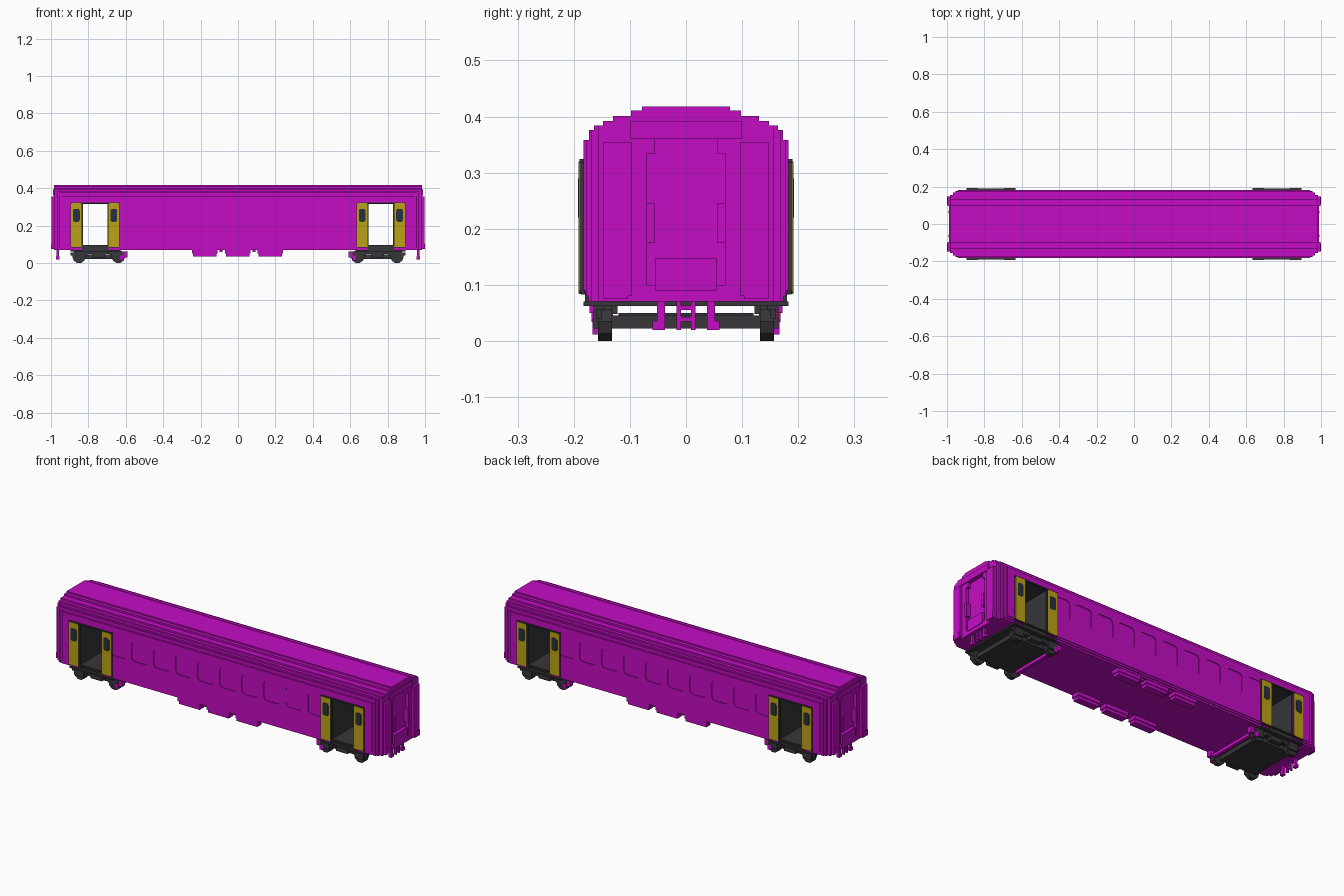
import bpy, bmesh, math
from mathutils import Matrix

cube = bpy.data.objects.get("Cube")
if cube:
    bpy.data.objects.remove(cube)


def material(name, rgb):
    m = bpy.data.materials.new(name)
    m.use_nodes = True
    m.diffuse_color = (*rgb, 1)
    m.node_tree.nodes["Principled BSDF"].inputs["Base Color"].default_value = (*rgb, 1)
    return m


MAGENTA = material("magenta paint", (0.55, 0.004, 0.55))
YELLOW = material("yellow door paint", (0.50, 0.36, 0.008))
DARK = material("dark grey metal", (0.038, 0.037, 0.042))
GLASS = material("dark blue glass", (0.020, 0.030, 0.052))
RED = material("red lamp", (0.4, 0.01, 0.01))


def finish(name, bm, mat):
    bmesh.ops.recalc_face_normals(bm, faces=bm.faces)
    mesh = bpy.data.meshes.new(name)
    bm.to_mesh(mesh)
    bm.free()
    ob = bpy.data.objects.new(name, mesh)
    ob.data.materials.append(mat)
    bpy.context.collection.objects.link(ob)
    return ob


def prism(bm, pts, axis, a, b):
    """Extrude a 2D outline along x (points y, z) or y (points x, z)."""
    place = (lambda p, t: (t, p[0], p[1])) if axis == "x" else (lambda p, t: (p[0], t, p[1]))
    va = [bm.verts.new(place(p, a)) for p in pts]
    vb = [bm.verts.new(place(p, b)) for p in pts]
    bm.faces.new(va)
    bm.faces.new(vb[::-1])
    for i in range(len(pts)):
        j = (i + 1) % len(pts)
        bm.faces.new((va[i], vb[i], vb[j], va[j]))


def box(bm, x0, x1, y0, y1, z0, z1):
    prism(bm, [(y0, z0), (y1, z0), (y1, z1), (y0, z1)], "x", x0, x1)


def boxes(name, mat, items, sides=(1,), ends=(1,)):
    """Boxes joined in one object, repeated for both sides (y) and both ends (x)."""
    bm = bmesh.new()
    for sx in ends:
        for sy in sides:
            for x0, x1, y0, y1, z0, z1 in items:
                box(bm, *sorted((sx * x0, sx * x1)), *sorted((sy * y0, sy * y1)), z0, z1)
    return finish(name, bm, mat)


def rounded(cx, cz, w, h, r, n=3):
    pts = []
    for q, (sx, sz) in enumerate(((1, 1), (-1, 1), (-1, -1), (1, -1))):
        for i in range(n + 1):
            a = math.pi / 2 * (q + i / n)
            pts.append((cx + sx * (w / 2 - r) + r * math.cos(a),
                        cz + sz * (h / 2 - r) + r * math.sin(a)))
    return pts


BOTH = (1, -1)

# Stepped half section of the car, from the floor up to the roof (y, z)
STEPS = [(0.174, 0.07), (0.174, 0.08), (0.179, 0.08), (0.179, 0.09), (0.183, 0.09),
         (0.183, 0.358), (0.173, 0.358), (0.173, 0.376), (0.164, 0.376), (0.164, 0.384),
         (0.148, 0.384), (0.148, 0.392), (0.13, 0.392), (0.13, 0.401), (0.098, 0.401),
         (0.098, 0.411), (0.078, 0.411), (0.078, 0.418)]


def slab(bm, x0, x1, z0=0.07, z1=0.418, w=0.183):
    half = []
    for y, z in STEPS:
        p = (min(y, w), min(max(z, z0), z1))
        if p not in half:
            half.append(p)
    # drop points folded onto the clamped top or bottom edge
    top = [p for p in half if p[1] == z1]
    low = [p for p in half if p[1] == z0]
    half = [low[-1]] + [p for p in half if z0 < p[1] < z1] + [top[0]]
    if z1 == 0.418:
        half[-1] = (min(0.078, w), z1)
    prism(bm, half + [(-y, z) for y, z in reversed(half)], "x", x0, x1)


# Car body with open doorways between the sections
DOOR0, DOOR1 = 0.693, 0.833
bm = bmesh.new()
slab(bm, -DOOR0, DOOR0, 0.07, 0.32)
for s in BOTH:
    slab(bm, *sorted((s * DOOR1, s * 0.94)), 0.07, 0.32)
body = finish("body", bm, MAGENTA)

# Recessed window panels along both sides
bm = bmesh.new()
centres = [-0.601 + 0.1336 * i for i in range(10)] + [-0.86, 0.86]
for x in centres:
    w = 0.10 if abs(x) < 0.8 else 0.04
    for s in BOTH:
        prism(bm, rounded(x, 0.255, w, 0.108, 0.019), "y", s * 0.179, s * 0.2)
cutter = finish("window_cutter", bm, MAGENTA)
cutter.hide_render = True
mod = body.modifiers.new("windows", "BOOLEAN")
mod.operation, mod.object, mod.solver = "DIFFERENCE", cutter, "EXACT"
bpy.context.view_layer.objects.active = body
bpy.ops.object.modifier_apply(modifier="windows")
bpy.data.objects.remove(cutter)

# Stepped roof over the full length
bm = bmesh.new()
slab(bm, -0.94, 0.94, 0.32)
finish("roof", bm, MAGENTA)

# End caps narrowing in steps
bm = bmesh.new()
for s in BOTH:
    for x0, x1, w in ((0.94, 0.955, 0.177), (0.955, 0.968, 0.168)):
        slab(bm, *sorted((s * x0, s * x1)), w=w)
    slab(bm, *sorted((s * 0.968, s * 0.985)), z0=0.36, w=0.156)
finish("end_caps", bm, MAGENTA)

# Flanks and posts around the recessed end door
boxes("end_flanks", MAGENTA, [
    (0.968, 0.985, 0.07, 0.156, 0.07, 0.36),
    (0.985, 0.998, 0.097, 0.147, 0.08, 0.355),
    (0.968, 0.992, 0.055, 0.07, 0.175, 0.245),
    (0.968, 0.985, 0.055, 0.07, 0.333, 0.36),
    (0.985, 1.0, 0.103, 0.147, 0.075, 0.105)], BOTH, BOTH)
boxes("end_door_trim", MAGENTA, [
    (0.968, 0.988, -0.055, 0.055, 0.09, 0.148),
    (0.968, 0.985, -0.07, 0.07, 0.07, 0.10),
    (0.985, 0.99, -0.10, 0.10, 0.36, 0.392)], ends=BOTH)

# Hanging hoses and coupling ladder under each end
boxes("end_hoses", MAGENTA, [
    (0.958, 0.97, 0.037, 0.052, 0.035, 0.08),
    (0.955, 0.972, 0.037, 0.06, 0.02, 0.036),
    (0.958, 0.97, 0.009, 0.017, 0.02, 0.085)], BOTH, BOTH)
boxes("coupling_ladder", MAGENTA, [
    (0.959, 0.969, -0.01, 0.01, z, z + 0.008) for z in (0.035, 0.055, 0.07)], ends=BOTH)

# Dark vestibule lining and sill
boxes("vestibule_lining", DARK, [
    (DOOR0, DOOR0 + 0.004, -0.178, 0.178, 0.09, 0.32),
    (DOOR1 - 0.004, DOOR1, -0.178, 0.178, 0.09, 0.32),
    (DOOR0, DOOR1, -0.178, 0.178, 0.316, 0.32),
    (DOOR0, DOOR1, -0.18, 0.18, 0.07, 0.096),
    (0.635, 0.895, -0.183, 0.183, 0.062, 0.07)], ends=BOTH)
boxes("door_rail", DARK, [(0.633, 0.896, 0.18, 0.19, 0.318, 0.324),
                          (0.633, 0.896, 0.18, 0.187, 0.083, 0.09)], BOTH, BOTH)

# Sliding doors: dark core, yellow skin, glass plate
cores, skins, panes = bmesh.new(), bmesh.new(), bmesh.new()
for sx in BOTH:
    for sy in BOTH:
        for cx in (0.664, 0.864):
            x = sx * cx
            prism(cores, rounded(x, 0.202, 0.062, 0.236, 0.008), "y", sy * 0.182, sy * 0.19)
            prism(skins, rounded(x, 0.202, 0.061, 0.235, 0.008), "y", sy * 0.19, sy * 0.1915)
            prism(panes, rounded(x, 0.255, 0.036, 0.07, 0.011), "y", sy * 0.19, sy * 0.1925)
finish("door_cores", cores, DARK)
finish("door_skins", skins, YELLOW)
finish("door_windows", panes, GLASS)

# Equipment boxes under the floor
boxes("underfloor_boxes", MAGENTA, [
    item for c in (-0.178, -0.002, 0.172) for item in (
        (c - 0.068, c + 0.068, 0.125, 0.172, 0.05, 0.07),
        (c - 0.063, c + 0.063, 0.13, 0.168, 0.034, 0.05))], BOTH)
boxes("underfloor_brackets", MAGENTA, [
    (x - 0.008, x + 0.008, 0.14, 0.165, 0.058, 0.07) for x in (-0.09, 0.085)], BOTH)

# Bogie frames
BC, AX = 0.745, 0.105
frame = [(BC - 0.09, BC + 0.09, 0.122, 0.160, 0.048, 0.065),
         (BC - 0.035, BC + 0.035, 0.14, 0.165, 0.03, 0.055),
         (BC - 0.06, BC + 0.06, 0.125, 0.15, 0.06, 0.07)]
for a in (BC - AX, BC + AX):
    frame += [(a - 0.028, a + 0.028, 0.145, 0.165, 0.022, 0.062),
              (a - 0.045, a + 0.045, 0.150, 0.160, 0.04, 0.056)]
boxes("bogie_frames", DARK, frame, BOTH, BOTH)
boxes("bogie_trays", DARK, [(BC - 0.10, BC + 0.12, -0.135, 0.135, 0.022, 0.045),
                            (BC - 0.03, BC + 0.03, -0.12, 0.12, 0.045, 0.05)], ends=BOTH)
boxes("bogie_inner_beams", MAGENTA, [
    (0.605, 0.622, -0.15, 0.15, 0.028, 0.045),
    (0.59, 0.615, 0.135, 0.162, 0.03, 0.062),
    (0.59, 0.615, -0.162, -0.135, 0.03, 0.062),
    (0.612, 0.632, 0.14, 0.167, 0.012, 0.04),
    (0.612, 0.632, -0.167, -0.14, 0.012, 0.04)], ends=BOTH)
boxes("bogie_lamps", RED, [(BC + AX + 0.028, BC + AX + 0.030, 0.158, 0.162, 0.044, 0.05)], BOTH, BOTH)

# Wheels
bm = bmesh.new()
for sx in BOTH:
    for sy in BOTH:
        for a in (BC - AX, BC + AX):
            ring = [(sx * a + 0.036 * math.cos(math.tau * (i + .5) / 10 + math.pi / 2),
                     0.0345 + 0.036 * math.sin(math.tau * (i + .5) / 10 + math.pi / 2)) for i in range(10)]
            prism(bm, ring, "y", sy * 0.132, sy * 0.157)
finish("wheels", bm, DARK)
